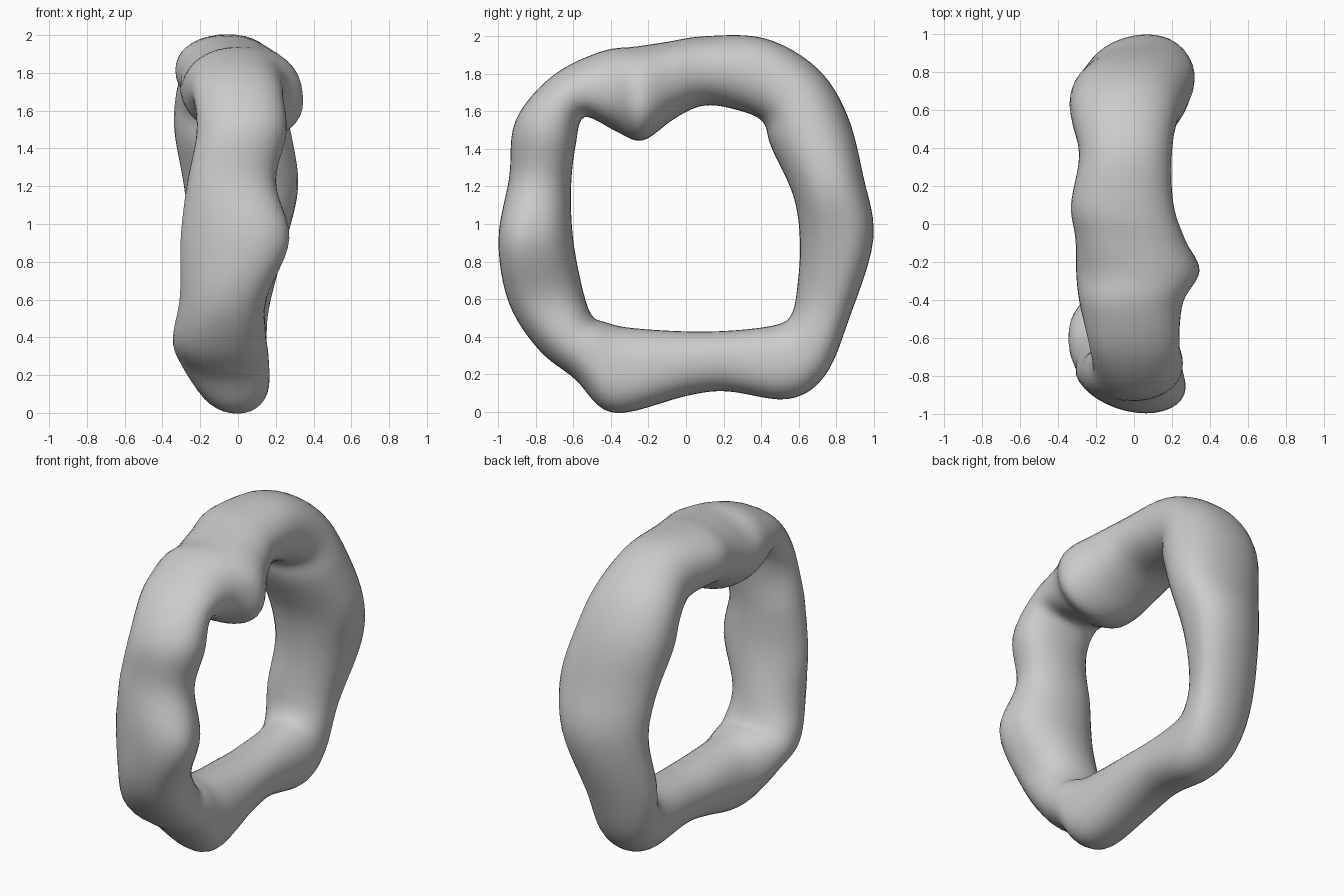
import bpy, bmesh, math
from mathutils import Vector

# Ring sections: outer y, outer z, inner y, inner z, x min, x max
SECTIONS = [
    (0.00, 0.085, 0.00, 0.43, -0.22, 0.15),
    (0.22, 0.11, 0.25, 0.435, -0.21, 0.14),
    (0.54, 0.065, 0.48, 0.465, -0.22, 0.15),
    (0.74, 0.19, 0.56, 0.52, -0.25, 0.15),
    (0.87, 0.50, 0.59, 0.66, -0.28, 0.16),
    (1.00, 0.92, 0.605, 0.90, -0.26, 0.25),
    (0.945, 1.25, 0.57, 1.15, -0.29, 0.32),
    (0.86, 1.58, 0.45, 1.41, -0.34, 0.28),
    (0.70, 1.83, 0.41, 1.54, -0.33, 0.23),
    (0.42, 1.99, 0.29, 1.60, -0.29, 0.20),
    (0.10, 2.00, 0.10, 1.63, -0.335, 0.21),
    (-0.10, 1.97, -0.06, 1.56, -0.31, 0.27),
    (-0.27, 1.945, -0.23, 1.44, -0.31, 0.345),
    (-0.45, 1.92, -0.37, 1.49, -0.29, 0.26),
    (-0.71, 1.79, -0.54, 1.57, -0.24, 0.24),
    (-0.91, 1.55, -0.585, 1.42, -0.22, 0.26),
    (-0.94, 1.25, -0.61, 1.20, -0.27, 0.20),
    (-1.00, 0.92, -0.60, 0.93, -0.31, 0.265),
    (-0.945, 0.58, -0.55, 0.66, -0.31, 0.15),
    (-0.78, 0.325, -0.50, 0.515, -0.345, 0.15),
    (-0.59, 0.175, -0.43, 0.48, -0.335, 0.16),
    (-0.39, -0.01, -0.30, 0.45, -0.25, 0.165),
]
# Sideways lean of the outer crest (or of the inner one when negative)
LEAN = {2: 0.02, 3: 0.03, 4: 0.05, 5: 0.07, 6: 0.04, 12: -0.06,
        17: 0.09, 18: 0.04, 20: 0.03, 21: 0.04}
KEYS = [s + (LEAN.get(i, 0.0),) for i, s in enumerate(SECTIONS)]
STEPS, SIDES = 6, 36


def catmull(a, b, c, d, t):
    return [0.5 * (2 * q + (r - p) * t + (2 * p - 5 * q + 4 * r - s) * t * t
                   + (3 * q - p - 3 * r + s) * t ** 3) for p, q, r, s in zip(a, b, c, d)]


def rounded(v, power):
    return math.copysign(abs(v) ** power, v)


# Smoothly interpolate the sections round the loop and skin them
bm = bmesh.new()
rings = []
n = len(KEYS)
for i in range(n):
    keys = [KEYS[(i + k) % n] for k in (-1, 0, 1, 2)]
    for s in range(STEPS):
        oy, oz, iy, iz, x0, x1, lean = catmull(*keys, s / STEPS)
        power = 0.91 + abs(lean)  # leaning crests are more pointed
        outer, inner = Vector((0, oy, oz)), Vector((0, iy, iz))
        mid, half = (outer + inner) / 2, (outer - inner) / 2
        ring = []
        for k in range(SIDES):
            a = math.tau * k / SIDES
            p = mid + half * rounded(math.sin(a), power)
            p.x = ((x0 + x1) / 2 + (x1 - x0) / 2 * rounded(math.cos(a), power)
                   + max(0.0, lean * math.sin(a)))
            ring.append(bm.verts.new(p))
        rings.append(ring)
for i, r in enumerate(rings):
    q = rings[(i + 1) % len(rings)]
    for k in range(SIDES):
        j = (k + 1) % SIDES
        bm.faces.new((r[k], r[j], q[j], q[k])).smooth = True

# Light smoothing to melt the joins
for _ in range(3):
    bmesh.ops.smooth_vert(bm, verts=bm.verts, factor=0.4,
                          use_axis_x=True, use_axis_y=True, use_axis_z=True)
bmesh.ops.recalc_face_normals(bm, faces=bm.faces)

mesh = bpy.data.meshes.new("lumpy_ring")
bm.to_mesh(mesh)
bm.free()
bpy.context.collection.objects.link(bpy.data.objects.new("lumpy_ring", mesh))
